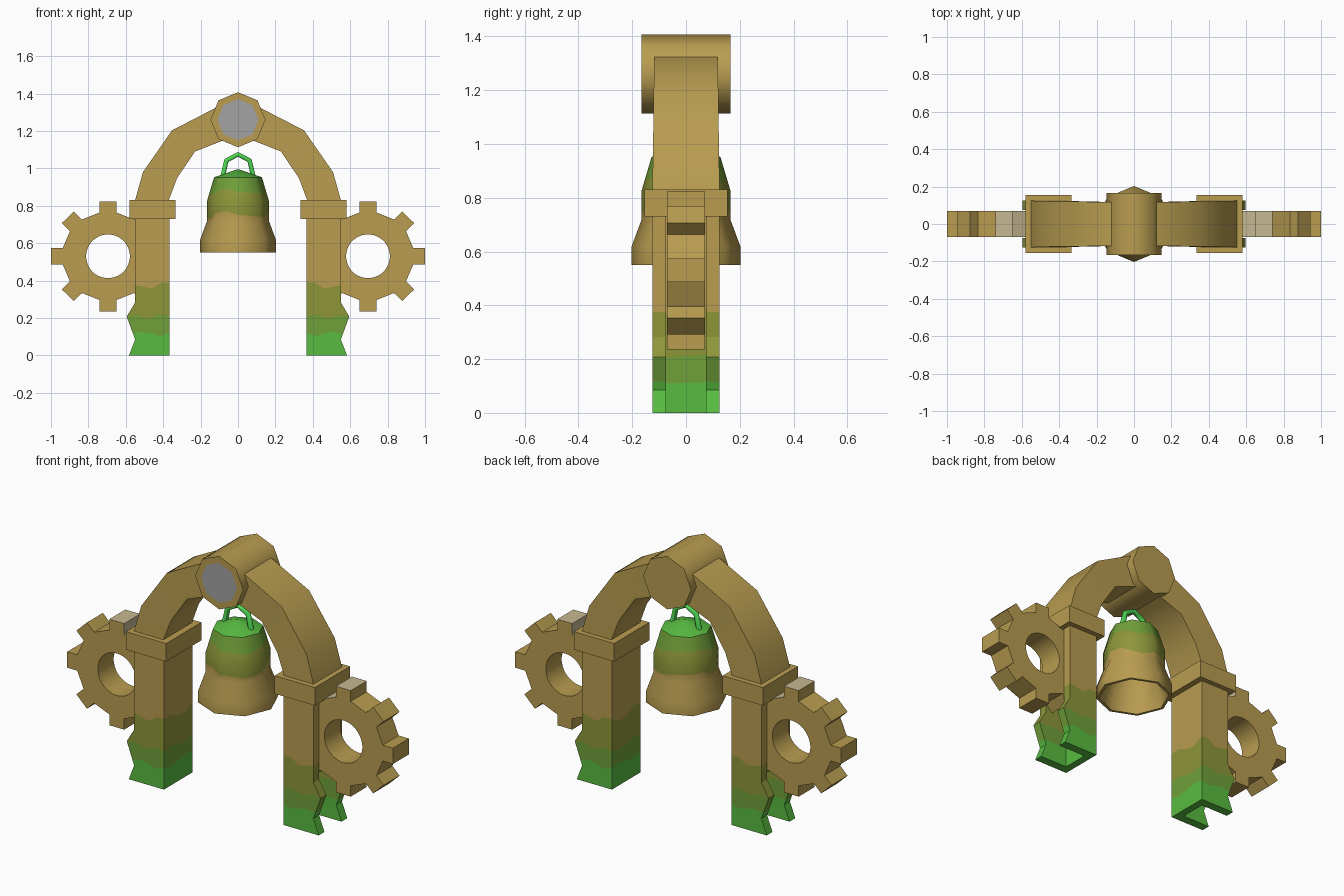
import bpy, bmesh, math
from math import sin, cos, pi

if "Cube" in bpy.data.objects:
    bpy.data.objects.remove(bpy.data.objects["Cube"])


def material(name, srgb):
    m = bpy.data.materials.new(name)
    lin = [(c / 255 / 12.92) if c < 10 else ((c / 255 + 0.055) / 1.055) ** 2.4 for c in srgb]
    m.diffuse_color = (*lin, 1)
    m.use_nodes = True
    m.node_tree.nodes["Principled BSDF"].inputs["Base Color"].default_value = m.diffuse_color
    return m


BRASS = material("brass", (184, 156, 80))
OLIVE = material("olive_patina", (141, 150, 57))
MOSS = material("moss_patina", (112, 160, 58))
GREEN = material("bright_patina", (88, 188, 65))
LIME = material("handle_green", (78, 212, 82))
GREY = material("lens_grey", (163, 163, 163))
PALE = material("worn_edge", (198, 184, 146))


def finish(name, bm, mats, smooth=None, mirror=False):
    bmesh.ops.recalc_face_normals(bm, faces=bm.faces)
    me = bpy.data.meshes.new(name)
    bm.to_mesh(me)
    bm.free()
    for m in mats:
        me.materials.append(m)
    ob = bpy.data.objects.new(name, me)
    bpy.context.collection.objects.link(ob)
    if smooth:
        bpy.ops.object.select_all(action='DESELECT')
        ob.select_set(True)
        bpy.context.view_layer.objects.active = ob
        bpy.ops.object.shade_smooth_by_angle(angle=math.radians(smooth))
    if mirror:
        mod = ob.modifiers.new("mirror", 'MIRROR')
        mod.use_mirror_merge = False
    return ob


def loft(rings, bands=None, cap_start=True, cap_end=True):
    """Join equal-length closed rings with quads; bands gives a material index per step."""
    bm = bmesh.new()
    vs = [[bm.verts.new(p) for p in r] for r in rings]
    n = len(rings[0])
    for i in range(len(vs) - 1):
        for j in range(n):
            k = (j + 1) % n
            f = bm.faces.new((vs[i][j], vs[i][k], vs[i + 1][k], vs[i + 1][j]))
            f.material_index = bands[i] if bands else 0
    if cap_start:
        f = bm.faces.new(vs[0])
        f.material_index = bands[0] if bands else 0
    if cap_end:
        f = bm.faces.new(vs[-1])
        f.material_index = bands[-1] if bands else 0
    return bm


def interp(table, t):
    for (a, va), (b, vb) in zip(table, table[1:]):
        if t <= b:
            return va + (vb - va) * (t - a) / (b - a)
    return table[-1][1]


# Pillars: channel section with a notched outer edge and patina bands
edge = [(0, .583), (.085, .55), (.208, .595), (.283, .55), (.74, .55)]
INNER, FLOOR, Y1, Y2 = .367, .41, .125, .075


def pillar_ring(z, wave):
    o = interp(edge, z)
    corners = [(INNER, -Y1), (o, -Y1), (o, -Y2), (FLOOR, -Y2),
               (FLOOR, Y2), (o, Y2), (o, Y1), (INNER, Y1)]
    ring = []
    for i, (x, y) in enumerate(corners):
        x2, y2 = corners[(i + 1) % 8]
        steps = 4 if i in (0, 6, 7) else 1
        for s in range(steps):
            px, py = x + (x2 - x) * s / steps, y + (y2 - y) * s / steps
            w = wave * sin(38 * px + 25 * py + 40 * z) if px < o - .01 else 0
            ring.append((px, py, z + w))
    return ring


levels = [(0, 0), (.085, 0), (.115, .012), (.208, .012), (.283, 0), (.375, .022), (.74, 0)]
bm = loft([pillar_ring(z, w) for z, w in levels], [0, 0, 1, 2, 2, 3])
finish("pillars", bm, [GREEN, MOSS, OLIVE, BRASS], mirror=True)


# Capital blocks
def rect(x1, x2, y, z):
    return [(x1, -y, z), (x2, -y, z), (x2, y, z), (x1, y, z)]


bm = loft([rect(.333, .58, .154, .73), rect(.333, .58, .154, .83)])
finish("capitals", bm, [BRASS], mirror=True)

# Arch halves
outer = [(.55, .83), (.508, .98), (.353, 1.203), (.107, 1.33), (0, 1.34)]
inner = [(.37, .83), (.326, .947), (.23, 1.09), (.118, 1.134), (0, 1.18)]
rings = []
for i, ((xo, zo), (xi, zi)) in enumerate(zip(outer, inner)):
    y = .125 - .0025 * i
    rings.append([(xo, -y, zo), (xo, y, zo), (xi, y, zi), (xi, -y, zi)])
finish("arch", loft(rings, cap_end=False), [BRASS], smooth=40, mirror=True)


# Keystone barrel with a grey lens on the front
def octagon(r, y):
    return [(r * sin(i * pi / 4), y, 1.26 + r * cos(i * pi / 4)) for i in range(8)]


bm = loft([octagon(.11, -.165), octagon(.147, -.165), octagon(.147, .165)], [0, 0])
for f in bm.faces:
    if len(f.verts) == 8 and f.calc_center_median().y < 0:
        f.material_index = 1
finish("keystone_barrel", bm, [BRASS, GREY], smooth=50)

# Bell: eight-sided hollow shell with a wavy patina edge
shell = [(.55, .203), (.617, .203), (.717, .166), (.824, .166), (.952, .128), (.995, .004)]


def bell_ring(z, wave=0, radius=None):
    ring = []
    for i in range(16):
        a = i * pi / 8
        zz = z + wave * (sin(3 * a + 1) + .6 * sin(5 * a))
        r = radius if radius is not None else interp(shell, zz)
        if i % 2:
            r *= cos(pi / 8)
        ring.append((r * cos(a), r * sin(a), zz))
    return ring


rings = [bell_ring(.90, radius=.004), bell_ring(.80, radius=.14), bell_ring(.70, radius=.145),
         bell_ring(.61, radius=.183), bell_ring(.55, radius=.187), bell_ring(.55), bell_ring(.617),
         bell_ring(.717), bell_ring(.752, .016), bell_ring(.824), bell_ring(.875, .012),
         bell_ring(.952), bell_ring(.995)]
bands = [0] * 8 + [1, 1, 2, 3]
finish("bell", loft(rings, bands), [BRASS, OLIVE, MOSS, GREEN], smooth=50)

# Bell handle: bent rod
path = [(-.088, .93), (-.062, 1.042), (0, 1.075), (.062, 1.042), (.088, .93)]
cu = bpy.data.curves.new("bell_handle", 'CURVE')
cu.dimensions = '3D'
cu.bevel_depth = .015
cu.bevel_resolution = 1
cu.use_fill_caps = True
sp = cu.splines.new('POLY')
sp.points.add(len(path) - 1)
for p, (x, z) in zip(sp.points, path):
    p.co = (x, 0, z, 1)
cu.materials.append(LIME)
bpy.context.collection.objects.link(bpy.data.objects.new("bell_handle", cu))

# Gears: eight square teeth, round hole, pale wear on the upper inward rim
CX, CZ, HOLE, ROOT, TIP, HALF = .695, .53, .117, .238, .294, .044
rim, bore = [], []
for t in range(8):
    c, s = cos(t * pi / 4), sin(t * pi / 4)
    root = math.sqrt(ROOT ** 2 - HALF ** 2)
    for u, v in ((root, -HALF), (TIP, -HALF), (TIP, HALF), (root, HALF)):
        rim.append(((u * c - v * s) * 1.035, u * s + v * c))
    for k in range(4):
        a = t * pi / 4 + (k - 1.5) * pi / 16
        bore.append((HOLE * cos(a), HOLE * sin(a)))


def gear_ring(points, y):
    return [(CX + x, y, CZ + z) for x, z in points]


rings = [gear_ring(bore, -.07), gear_ring(rim, -.07), gear_ring(rim, .07),
         gear_ring(bore, .07), gear_ring(bore, -.07)]
bm = loft(rings, cap_start=False, cap_end=False)
bmesh.ops.remove_doubles(bm, verts=bm.verts, dist=1e-5)
bm.normal_update()
for f in bm.faces:
    p = f.calc_center_median()
    dx, dz = CX - p.x, p.z - CZ
    if abs(p.y) < .01 and math.hypot(dx, dz) > .2 and 30 < math.degrees(math.atan2(dz, dx)) < 95:
        f.material_index = 1
finish("gears", bm, [BRASS, PALE], smooth=30, mirror=True)
